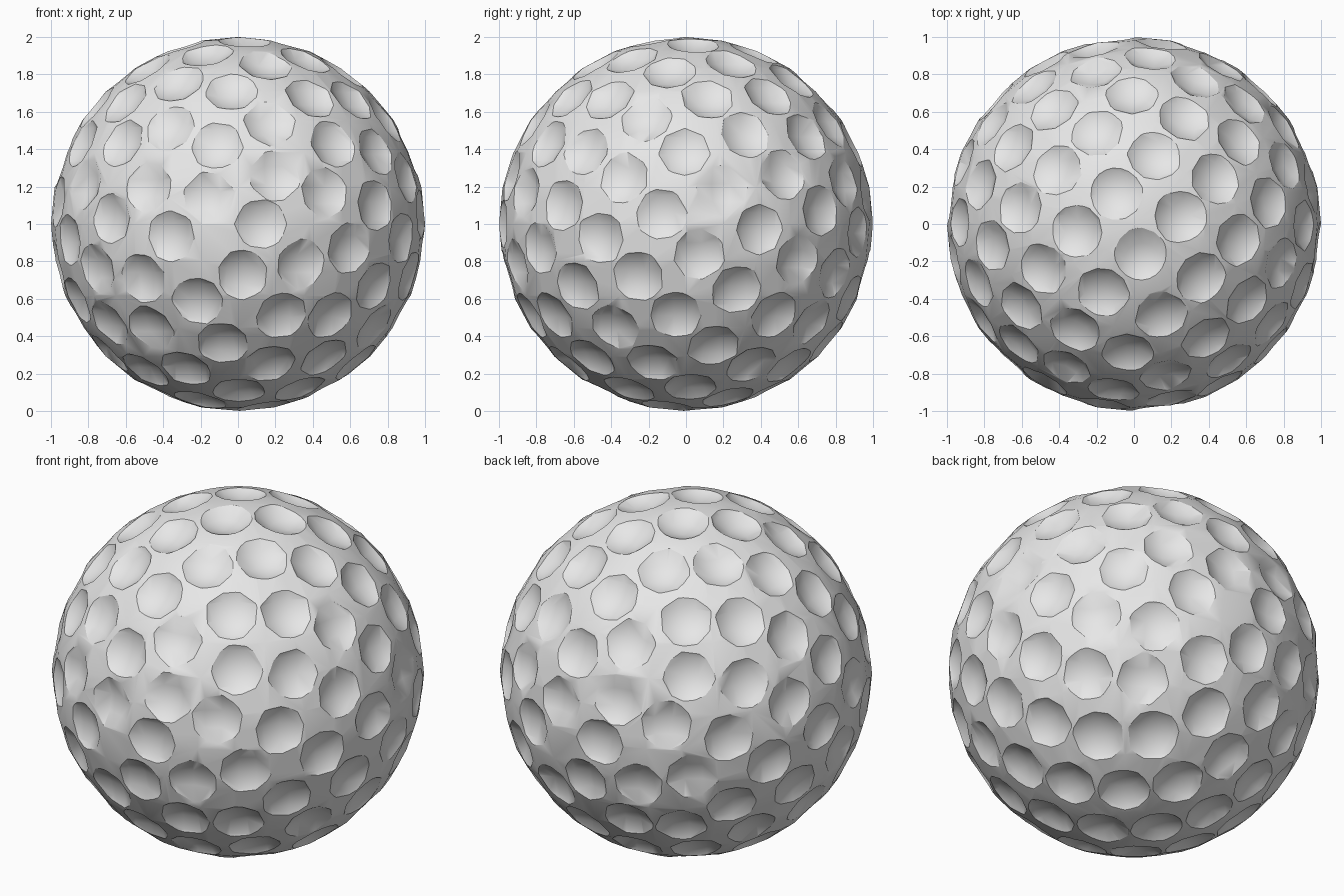
import bpy
import bmesh
from math import pi, sqrt, sin, cos, radians
from mathutils import Matrix, Vector

DIMPLES = 128
GOLDEN_ANGLE = pi * (3 - sqrt(5))
CUTTER_RADIUS = 0.25
CUTTER_DISTANCE = 1.19
CENTRE = Vector((0, 0, 1))

if "Cube" in bpy.data.objects:
    bpy.data.objects.remove(bpy.data.objects["Cube"], do_unlink=True)


def make_spheres(name, places, radius, segments):
    """One object holding a sphere at each place."""
    bm = bmesh.new()
    for place in places:
        bmesh.ops.create_uvsphere(bm, u_segments=segments, v_segments=segments // 2,
                                  radius=radius, matrix=Matrix.Translation(place))
    mesh = bpy.data.meshes.new(name)
    bm.to_mesh(mesh)
    bm.free()
    obj = bpy.data.objects.new(name, mesh)
    bpy.context.collection.objects.link(obj)
    return obj


def make_material(name, colour):
    mat = bpy.data.materials.new(name)
    mat.use_nodes = True
    mat.diffuse_color = colour
    mat.node_tree.nodes["Principled BSDF"].inputs["Base Color"].default_value = colour
    return mat


def spiral_direction(i):
    """Evenly spread direction on a golden spiral running from front to back."""
    along = 1 - (2 * i + 1) / DIMPLES
    ring = sqrt(1 - along * along)
    angle = i * GOLDEN_ANGLE
    return Vector((ring * cos(angle), -along, ring * sin(angle)))


# Ball body
ball = make_spheres("dimpled_ball", [CENTRE], 1, 32)
ball.data.materials.append(make_material("light_grey", (0.8, 0.8, 0.8, 1)))

# Sort the dimple scoops into groups whose spheres do not touch
groups = []
for i in range(DIMPLES):
    place = CENTRE + spiral_direction(i) * CUTTER_DISTANCE
    for group in groups:
        if all((place - other).length > 2.1 * CUTTER_RADIUS for other in group):
            group.append(place)
            break
    else:
        groups.append([place])

for obj in bpy.context.selected_objects:
    obj.select_set(False)
bpy.context.view_layer.objects.active = ball
ball.select_set(True)

# Cut the dimples, one group at a time
for group in groups:
    cutter = make_spheres("dimple_cutter", group, CUTTER_RADIUS, 16)
    cutter.hide_render = True
    cut = ball.modifiers.new("dimples", 'BOOLEAN')
    cut.operation = 'DIFFERENCE'
    cut.solver = 'EXACT'
    cut.object = cutter
    bpy.ops.object.modifier_apply(modifier=cut.name)
    bpy.data.objects.remove(cutter, do_unlink=True)

# Smooth surface with crisp dimple rims
bpy.ops.object.shade_smooth_by_angle(angle=radians(30))
